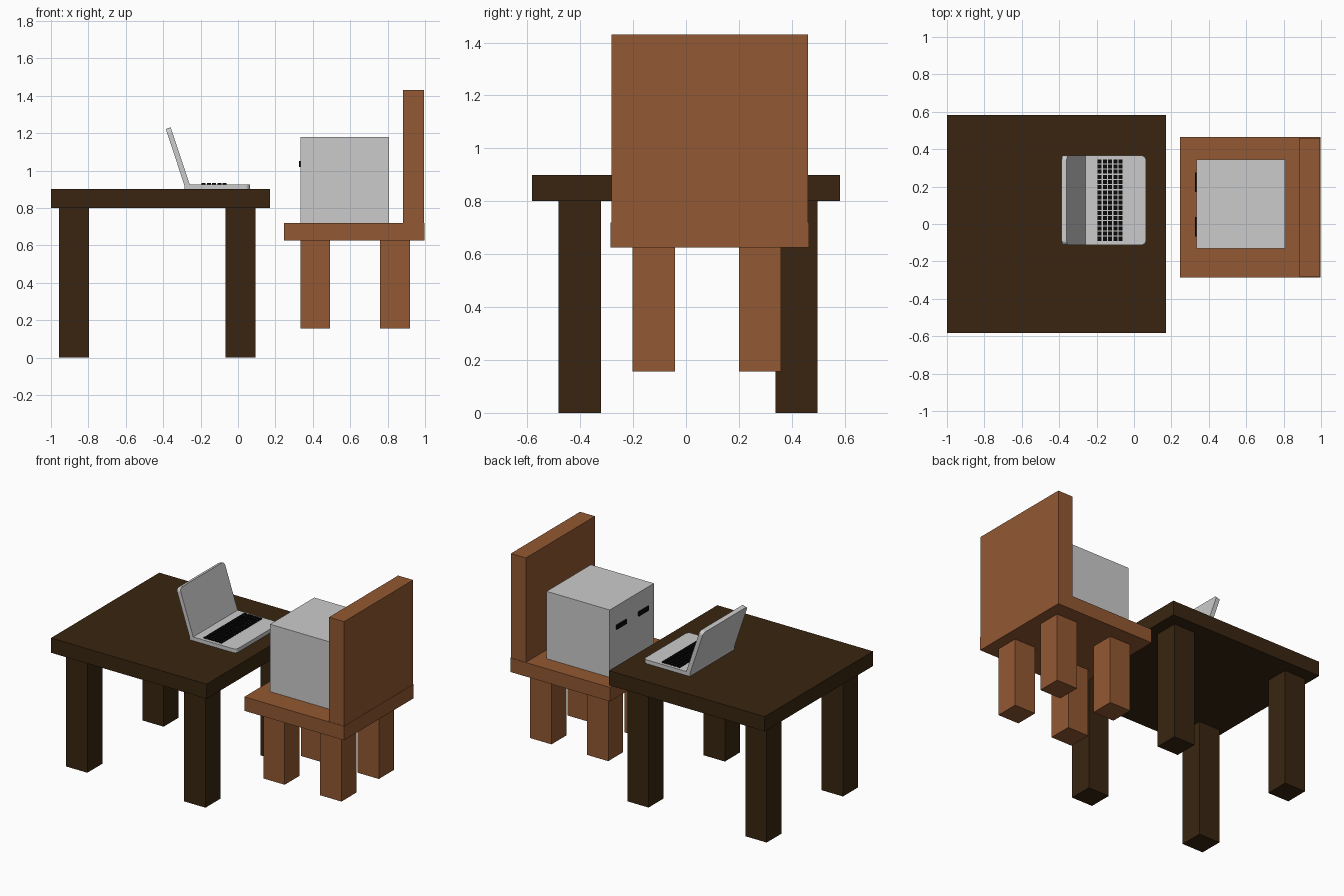
import bpy, bmesh, math
from mathutils import Matrix

if "Cube" in bpy.data.objects:
    bpy.data.objects.remove(bpy.data.objects["Cube"])


def material(name, rgb):
    m = bpy.data.materials.new(name)
    m.diffuse_color = (*rgb, 1)
    m.use_nodes = True
    m.node_tree.nodes["Principled BSDF"].inputs["Base Color"].default_value = m.diffuse_color
    return m


dark_wood = material("dark wood", (0.041, 0.0185, 0.0052))
brown_wood = material("brown wood", (0.29, 0.098, 0.032))
grey = material("light grey", (0.6, 0.6, 0.6))
black = material("black", (0.003, 0.003, 0.003))


def add_box(bm, x, y, z):
    """Add a box given its (min, max) range on each axis."""
    size = [b - a for a, b in (x, y, z)]
    mid = [(a + b) / 2 for a, b in (x, y, z)]
    return bmesh.ops.create_cube(
        bm, size=1, matrix=Matrix.Translation(mid) @ Matrix.Diagonal((*size, 1)))["verts"]


def finish(bm, name, mat):
    me = bpy.data.meshes.new(name)
    bm.to_mesh(me)
    bm.free()
    me.materials.append(mat)
    ob = bpy.data.objects.new(name, me)
    bpy.context.collection.objects.link(ob)
    return ob


def box(name, mat, x, y, z):
    bm = bmesh.new()
    add_box(bm, x, y, z)
    return finish(bm, name, mat)


def legs(prefix, mat, xs, ys, z, w=0.16):
    for i, x in enumerate(xs):
        for j, y in enumerate(ys):
            name = f"{prefix}_{('left', 'right')[i]}_{('front', 'back')[j]}_leg"
            box(name, mat, (x, x + w), (y, y + w), z)


def rounded_slab(name, length, y, thick):
    """Slab along x with its two far corners rounded."""
    bm = bmesh.new()
    add_box(bm, (0, length), y, (0, thick))
    far = [e for e in bm.edges
           if all(v.co.x > length - 1e-4 for v in e.verts)
           and abs(e.verts[0].co.z - e.verts[1].co.z) > 1e-4]
    bmesh.ops.bevel(bm, geom=far, offset=0.025, segments=4, profile=0.5, affect='EDGES')
    return finish(bm, name, grey)


# Table
box("table_top", dark_wood, (-1.0, 0.172), (-0.582, 0.582), (0.80, 0.90))
legs("table", dark_wood, (-0.956, -0.067), (-0.482, 0.338), (0, 0.80))

# Chair
box("chair_seat", brown_wood, (0.247, 0.997), (-0.285, 0.464), (0.625, 0.72))
box("chair_back", brown_wood, (0.882, 0.995), (-0.282, 0.461), (0.72, 1.43))
legs("chair", brown_wood, (0.333, 0.76), (-0.202, 0.20), (0.156, 0.625))

# Cube sitter with two eye plates
box("cube_body", grey, (0.333, 0.808), (-0.131, 0.344), (0.715, 1.178))
for side, y in (("right", -0.068), ("left", 0.17)):
    box(side + "_eye", black, (0.325, 0.334), (y, y + 0.106), (1.02, 1.05))

# Laptop base and tilted lid
y_range = (-0.112, 0.366)
base = rounded_slab("laptop_base", 0.349, y_range, 0.027)
base.location = (-0.285, 0, 0.899)
lid = rounded_slab("laptop_lid", 0.339, y_range, 0.028)
lid.location = (-0.253, 0, 0.909)
lid.rotation_euler.y = math.radians(-108.4)

# Keyboard grid
bm = bmesh.new()
for i in range(5):
    for j in range(16):
        x, y = -0.195 + i * 0.0282, -0.09 + j * 0.0276
        add_box(bm, (x, x + 0.022), (y, y + 0.022), (0.925, 0.933))
finish(bm, "keys", black)
